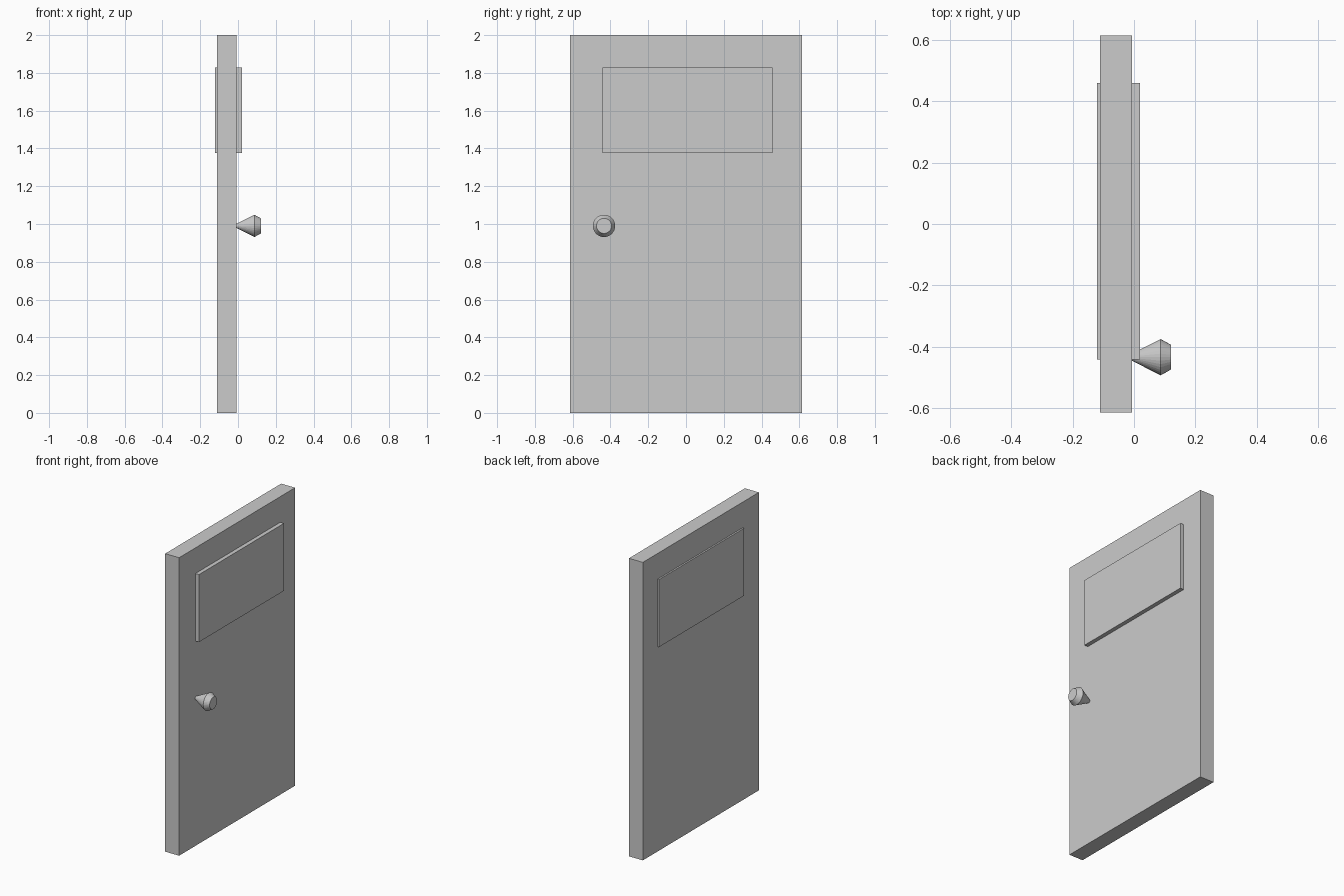
import bpy, bmesh
from math import cos, sin, tau

if "Cube" in bpy.data.objects:
    bpy.data.objects.remove(bpy.data.objects["Cube"])


def box(name, lo, hi):
    """Box spanning two opposite corners."""
    bm = bmesh.new()
    bmesh.ops.create_cube(bm, size=1)
    for v in bm.verts:
        v.co = [(a + b) / 2 + c * (b - a) for a, b, c in zip(lo, hi, v.co)]
    return finish(name, bm)


def finish(name, bm):
    bmesh.ops.recalc_face_normals(bm, faces=bm.faces)
    mesh = bpy.data.meshes.new(name)
    bm.to_mesh(mesh)
    bm.free()
    obj = bpy.data.objects.new(name, mesh)
    bpy.context.collection.objects.link(obj)
    return obj


def gem(name, y, z, tip_x, rings, sides=32):
    """Pointed solid along +x: a tip, then (x, radius) rings, capped flat."""
    bm = bmesh.new()
    tip = bm.verts.new((tip_x, y, z))
    loops = [[bm.verts.new((x, y + r * cos(tau * i / sides), z + r * sin(tau * i / sides)))
              for i in range(sides)] for x, r in rings]
    for i in range(sides):
        j = (i + 1) % sides
        bm.faces.new((tip, loops[0][i], loops[0][j]))
        for a, b in zip(loops, loops[1:]):
            bm.faces.new((a[i], b[i], b[j], a[j]))
    bm.faces.new(loops[-1])
    return finish(name, bm)


# Door slab
box("door_slab", (-0.11, -0.615, 0), (-0.007, 0.615, 2))
# Window panel passing through the slab, proud on both sides
box("window_panel", (-0.121, -0.442, 1.375), (0.02, 0.459, 1.828))
# Flat-faced knob, its point sunk in the slab
gem("door_knob", -0.434, 0.99, -0.03, [(0.087, 0.059), (0.121, 0.04)])
